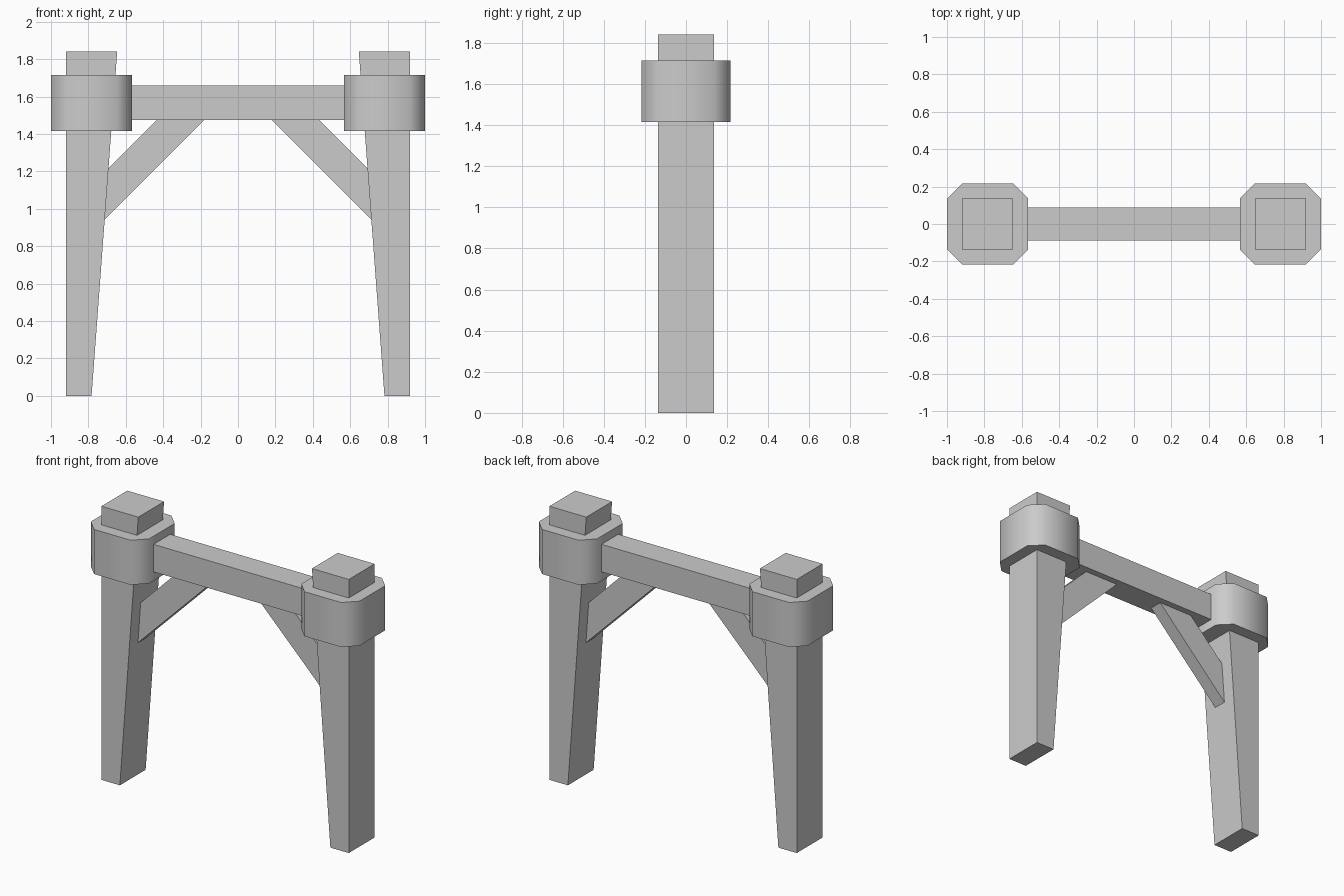
import bpy, bmesh, math
from mathutils import Vector

if "Cube" in bpy.data.objects:
    bpy.data.objects.remove(bpy.data.objects["Cube"])


def prism(name, profile, direction, smooth=False):
    """Extrude a flat 3D outline along a direction into a closed solid."""
    bm = bmesh.new()
    face = bm.faces.new([bm.verts.new(p) for p in profile])
    geom = bmesh.ops.extrude_face_region(bm, geom=[face])["geom"]
    verts = [g for g in geom if isinstance(g, bmesh.types.BMVert)]
    bmesh.ops.translate(bm, verts=verts, vec=Vector(direction))
    bmesh.ops.recalc_face_normals(bm, faces=bm.faces)
    mesh = bpy.data.meshes.new(name)
    bm.to_mesh(mesh)
    bm.free()
    obj = bpy.data.objects.new(name, mesh)
    bpy.context.collection.objects.link(obj)
    if smooth:
        bpy.ops.object.select_all(action='DESELECT')
        obj.select_set(True)
        bpy.context.view_layer.objects.active = obj
        bpy.ops.object.shade_smooth_by_angle(angle=math.radians(60))
    return obj


def front_prism(name, outline, half_depth):
    return prism(name, [(x, -half_depth, z) for x, z in outline], (0, 2 * half_depth, 0))


CX, R, CUT = 0.783, 0.217, 0.081   # collar centre, half width, corner cut

for side, s in (("left", -1), ("right", 1)):
    # Tapered post
    front_prism(side + "_post",
                [(s * 0.92, 0), (s * 0.783, 0), (s * 0.646, 1.84), (s * 0.92, 1.84)], 0.137)

    # Chamfered collar with soft-shaded sides
    a, b = R, R - CUT
    octagon = [(a, b), (b, a), (-b, a), (-a, b), (-a, -b), (-b, -a), (b, -a), (a, -b)]
    prism(side + "_collar", [(s * CX + x, y, 1.415) for x, y in octagon],
          (0, 0, 0.3), smooth=True)

    # Diagonal brace
    front_prism(side + "_brace",
                [(s * 0.72, 1.19), (s * 0.43, 1.48), (s * 0.175, 1.48), (s * 0.72, 0.935)], 0.045)

# Crossbeam
front_prism("crossbeam", [(-0.58, 1.475), (0.58, 1.475), (0.58, 1.66), (-0.58, 1.66)], 0.089)
